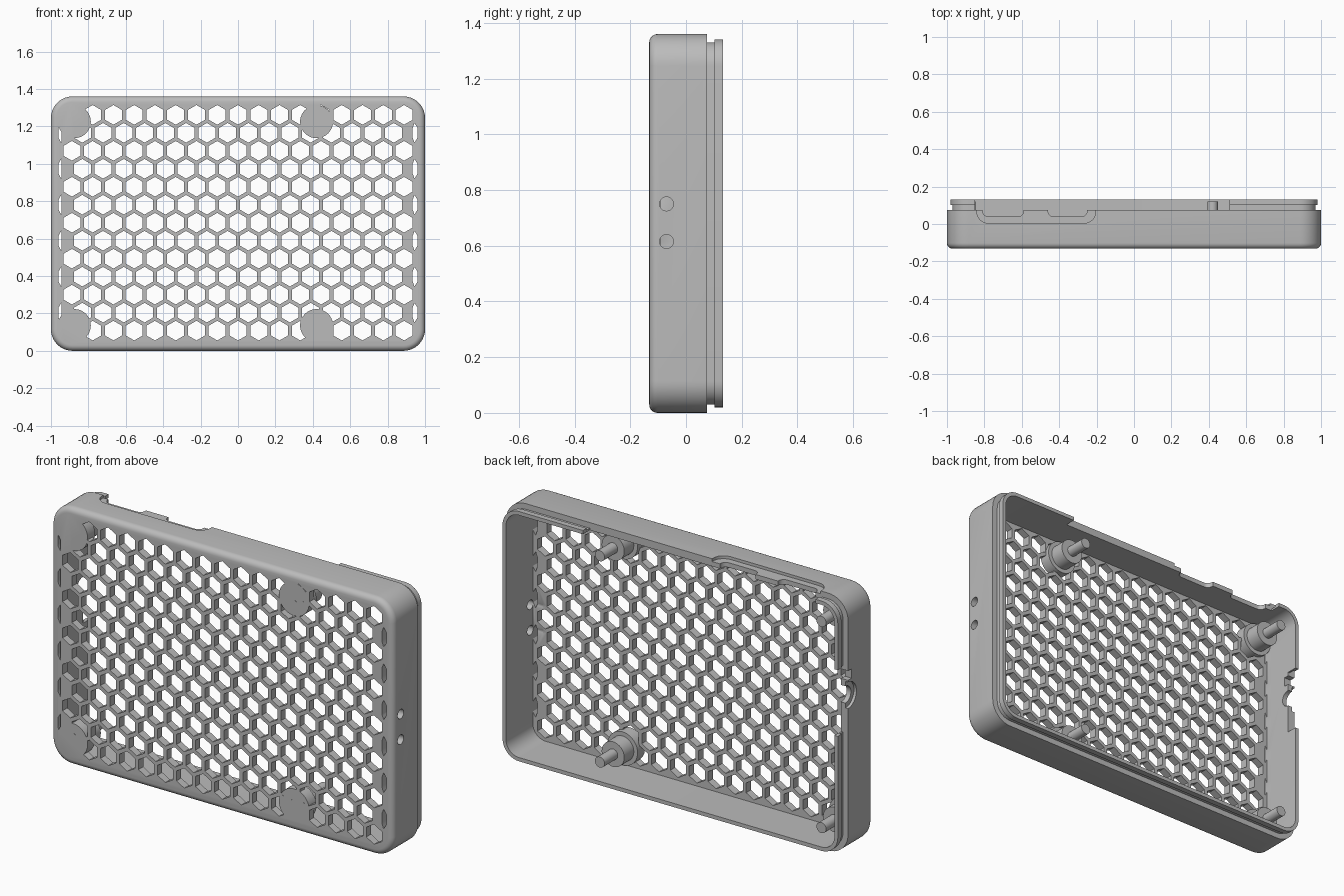
import bpy, bmesh, math
from mathutils import Vector

if "Cube" in bpy.data.objects:
    bpy.data.objects.remove(bpy.data.objects["Cube"])

H = 1.36            # overall height
PITCH = 0.111       # honeycomb spacing
POSTS = [(x, z) for x in (-0.875, 0.42) for z in (0.135, 1.225)]

grey = bpy.data.materials.new("plain_grey")
grey.use_nodes = True
grey.diffuse_color = (0.5, 0.5, 0.5, 1)
grey.node_tree.nodes["Principled BSDF"].inputs["Base Color"].default_value = (0.5, 0.5, 0.5, 1)


def finish(bm, name):
    bmesh.ops.recalc_face_normals(bm, faces=bm.faces)
    mesh = bpy.data.meshes.new(name)
    bm.to_mesh(mesh)
    bm.free()
    mesh.materials.append(grey)
    ob = bpy.data.objects.new(name, mesh)
    bpy.context.collection.objects.link(ob)
    return ob


def loft(bm, loops):
    """Skin a run of equal point loops and cap both ends."""
    rings = [[bm.verts.new(p) for p in loop] for loop in loops]
    n = len(rings[0])
    for a, b in zip(rings, rings[1:]):
        for i in range(n):
            j = (i + 1) % n
            bm.faces.new((a[i], a[j], b[j], b[i]))
    bm.faces.new(rings[0])
    bm.faces.new(rings[-1])


def place(axis, p, d):
    u, v = p
    return {"x": Vector((d, u, v)), "y": Vector((u, d, v)), "z": Vector((u, v, d))}[axis]


def prisms(name, shapes, axis, a, b):
    bm = bmesh.new()
    for pts in shapes:
        loft(bm, [[place(axis, p, d) for p in pts] for d in (a, b)])
    return finish(bm, name)


def ngon(u, v, r, n=40, start=0.0):
    return [(u + r * math.cos(start + math.tau * i / n),
             v + r * math.sin(start + math.tau * i / n)) for i in range(n)]


def box(u0, u1, v0, v1):
    return [(u0, v0), (u1, v0), (u1, v1), (u0, v1)]


def dip(u0, u1, v0, v1, r):
    """Slot outline with rounded lower corners."""
    arc = [math.pi + math.pi / 2 * i / 6 for i in range(7)]
    left = [(u0 + r + r * math.cos(t), v0 + r + r * math.sin(t)) for t in arc]
    right = [(u0 + u1 - u, v) for u, v in reversed(left)]
    return [(u0, v1)] + left + right + [(u1, v1)]


def cut(ob, cutter):
    cutter.hide_render = True
    mod = ob.modifiers.new("cut", "BOOLEAN")
    mod.operation = "DIFFERENCE"
    mod.solver = "EXACT"
    mod.object = cutter
    deps = bpy.context.evaluated_depsgraph_get()
    result = bpy.data.meshes.new_from_object(ob.evaluated_get(deps))
    ob.modifiers.clear()
    ob.data = result
    bpy.data.objects.remove(cutter)


def smooth(ob):
    bpy.ops.object.select_all(action="DESELECT")
    ob.select_set(True)
    bpy.context.view_layer.objects.active = ob
    bpy.ops.object.shade_smooth_by_angle(angle=math.radians(30))


def outline(inset, y):
    """Rounded rectangle, shrunk by an inset."""
    r, n = 0.115, 10
    pts = []
    for k, (sx, sz) in enumerate([(1, 1), (-1, 1), (-1, -1), (1, -1)]):
        cx, cz = sx * (1 - r), H / 2 + sz * (H / 2 - r)
        for i in range(n + 1):
            t = math.pi / 2 * (k + i / n)
            pts.append(Vector((cx + (r - inset) * math.cos(t), y, cz + (r - inset) * math.sin(t))))
    return pts


# Shell: rounded front edge, side walls, grooved rear lip, open inside
fillet = 0.03
profile = [(fillet * (1 - math.sin(t)), -0.132 + fillet * (1 - math.cos(t)))
           for t in (math.pi / 2 * i / 5 for i in range(6))]
profile += [(0, 0.075), (0.03, 0.075), (0.03, 0.102), (0.02, 0.102),
            (0.02, 0.132), (0.04, 0.132), (0.04, -0.092)]
bm = bmesh.new()
loft(bm, [outline(i, y) for i, y in profile])
shell = finish(bm, "shell")

# Honeycomb openings, narrowed at the side walls
cells = []
for row in range(13):
    z = 0.108 + row * PITCH * math.sqrt(3) / 2
    for k in range(-9, 9):
        x = (k + (row % 2) * 0.5) * PITCH
        if abs(x) > 0.95 or any(math.hypot(x - px, z - pz) < 0.04 for px, pz in POSTS):
            continue
        hexagon = ngon(x, z, 0.0525, 6, math.pi / 6)
        if x > 0.92:
            hexagon = [(min(max(u, 0.934), 0.96), v) for u, v in hexagon]
        elif x < -0.92:
            hexagon = [(max(min(u, -0.945), -0.96), v) for u, v in hexagon]
        cells.append(hexagon)
bm = bmesh.new()
for c in cells:
    loft(bm, [[place("y", p, d) for p in c] for d in (-0.2, -0.05)])
bmesh.ops.remove_doubles(bm, verts=bm.verts, dist=1e-5)
cut(shell, finish(bm, "honeycomb_cutter"))

# Top wall: missing lip, shallow recess and two plug notches
cut(shell, prisms("lip_gap", [box(-0.85, 0.51, 0.075, 0.2)], "z", 1.2, 1.5))
cut(shell, prisms("recess", [dip(-0.84, -0.205, 0.005, 0.2, 0.06)], "z", 1.345, 1.5))
cut(shell, prisms("notches", [dip(-0.81, -0.59, 0.04, 0.2, 0.03),
                              dip(-0.46, -0.25, 0.04, 0.2, 0.03)], "z", 1.2, 1.5))

# Right wall: missing lip, round jack notch and square notch
cut(shell, prisms("side_gap", [box(0.075, 0.2, 0.65, 1.0)], "x", -1.1, -0.9))
cut(shell, prisms("jack_recess", [ngon(0.075, 0.85, 0.07)], "x", -1.1, -0.985))
cut(shell, prisms("side_notches", [ngon(0.075, 0.85, 0.045),
                                   box(0.045, 0.2, 0.93, 0.98)], "x", -1.1, -0.9))

# Left wall: two small round holes
cut(shell, prisms("pin_holes", [ngon(-0.07, z, 0.025, 24) for z in (0.615, 0.75)], "x", 0.9, 1.1))
smooth(shell)

# Mounting posts: disc in the grille, collar and pin
for name, radius, y0, y1 in [("post_disc", 0.088, -0.1315, -0.07),
                             ("post_collar", 0.066, -0.075, 0.01),
                             ("post_pin", 0.028, 0.0, 0.12)]:
    smooth(prisms(name, [ngon(x, z, radius) for x, z in POSTS], "y", y0, y1))
